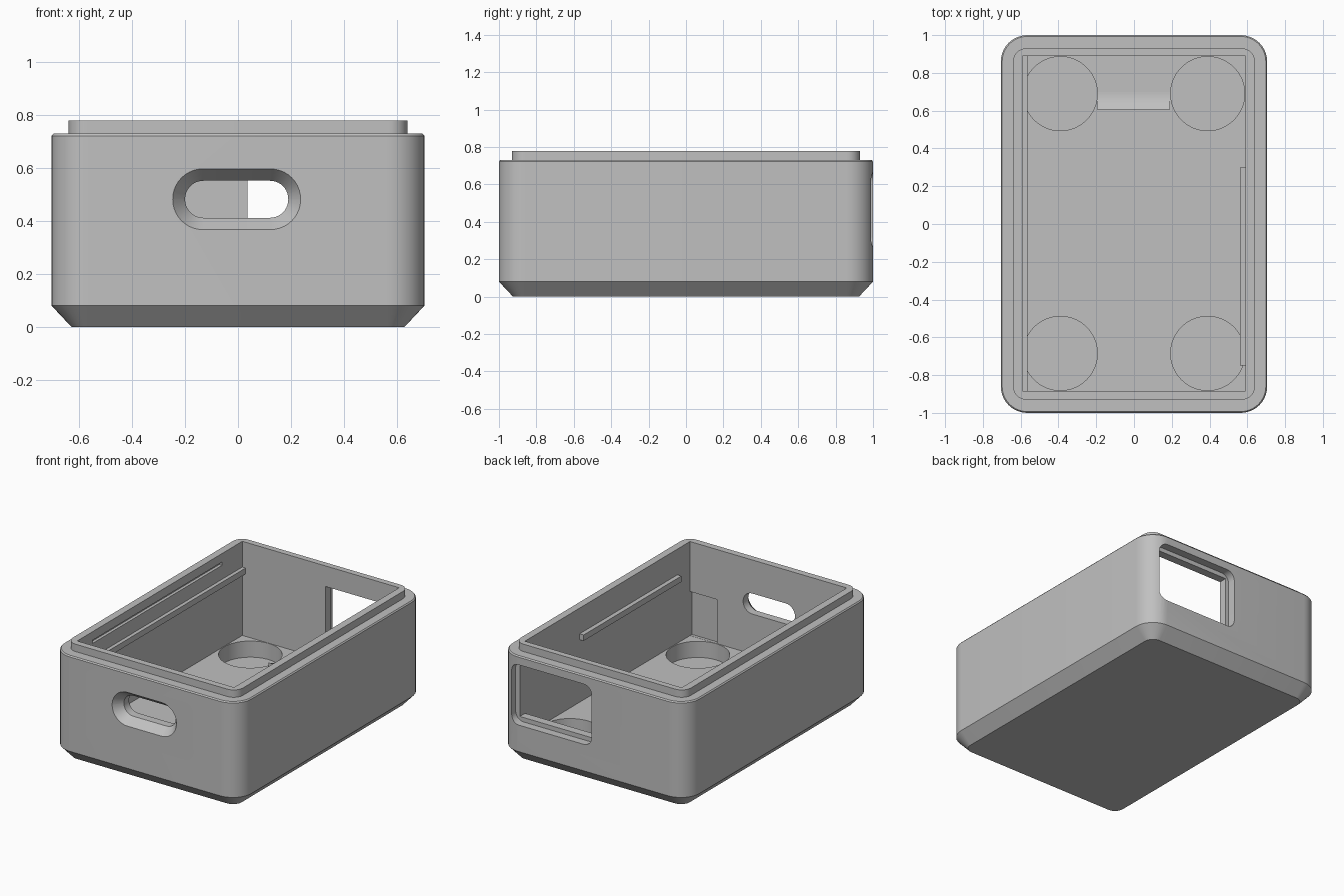
import bpy, bmesh
from math import cos, sin, pi

cube = bpy.data.objects.get("Cube")
if cube:
    bpy.data.objects.remove(cube, do_unlink=True)

grey = bpy.data.materials.new("light grey plastic")
grey.use_nodes = True
grey.diffuse_color = (0.53, 0.53, 0.53, 1)
bsdf = next(n for n in grey.node_tree.nodes if n.type == 'BSDF_PRINCIPLED')
bsdf.inputs["Base Color"].default_value = grey.diffuse_color
bsdf.inputs["Roughness"].default_value = 0.6


def rounded(half_u, half_v, r, cu=0, cv=0, steps=10):
    """Outline of a rounded rectangle around (cu, cv)."""
    pts = []
    for q, (su, sv) in enumerate([(1, 1), (-1, 1), (-1, -1), (1, -1)]):
        for i in range(steps + 1):
            a = (q + i / steps) * pi / 2
            pts.append((cu + su * (half_u - r) + r * cos(a),
                        cv + sv * (half_v - r) + r * sin(a)))
    return pts


def circle(cu, cv, r, n=64):
    return [(cu + r * cos(2 * pi * i / n), cv + r * sin(2 * pi * i / n)) for i in range(n)]


def loft(name, sections, place):
    """Skin matching outlines, given as (points, height), and cap both ends."""
    bm = bmesh.new()
    rings = [[bm.verts.new(place(u, v, h)) for u, v in pts] for pts, h in sections]
    n = len(rings[0])
    for a, b in zip(rings, rings[1:]):
        for i in range(n):
            j = (i + 1) % n
            bm.faces.new((a[i], a[j], b[j], b[i]))
    bm.faces.new(rings[0])
    bm.faces.new(rings[-1])
    bmesh.ops.recalc_face_normals(bm, faces=bm.faces)
    mesh = bpy.data.meshes.new(name)
    bm.to_mesh(mesh)
    bm.free()
    mesh.materials.append(grey)
    obj = bpy.data.objects.new(name, mesh)
    bpy.context.collection.objects.link(obj)
    return obj


def up(u, v, h):
    return (u, v, h)


def along_y(u, v, h):
    return (u, h, v)


def along_x(u, v, h):
    return (h, u, v)


def box(name, x0, x1, y0, y1, z0, z1):
    return loft(name, [([(x0, y0), (x1, y0), (x1, y1), (x0, y1)], z) for z in (z0, z1)], up)


def cut(target, cutter):
    mod = target.modifiers.new("cut", 'BOOLEAN')
    mod.operation = 'DIFFERENCE'
    mod.solver = 'EXACT'
    mod.object = cutter
    bpy.context.view_layer.objects.active = target
    bpy.ops.object.modifier_apply(modifier=mod.name)
    bpy.data.objects.remove(cutter, do_unlink=True)


# Case body with chamfered foot and raised lip
case = loft("case_body", [
    (rounded(0.63, 0.925, 0.065), 0),
    (rounded(0.705, 1.0, 0.14), 0.08),
    (rounded(0.705, 1.0, 0.14), 0.722),
    (rounded(0.698, 0.993, 0.133), 0.73),
    (rounded(0.64, 0.93, 0.07), 0.73),
    (rounded(0.64, 0.93, 0.07), 0.78)], up)

# Inside space
cut(case, box("cavity", -0.59, 0.59, -0.885, 0.889, 0.14, 1))

# Round pockets in the floor
for x in (-0.39, 0.39):
    for y in (-0.685, 0.69):
        cut(case, loft("pocket", [(circle(x, y, 0.196), z) for z in (0.03, 0.3)], up))

# Front slot, flared outwards
cut(case, loft("slot", [
    (rounded(0.265, 0.137, 0.136, -0.005, 0.482), -1.03),
    (rounded(0.195, 0.07, 0.069, -0.005, 0.482), -0.94),
    (rounded(0.195, 0.07, 0.069, -0.005, 0.482), -0.8)], along_y))

# Back window with a shallow rounded surround
cut(case, loft("window_surround", [
    (rounded(0.305, 0.205, 0.06, 0.315, 0.465), y) for y in (0.945, 1.1)], along_y))
cut(case, box("window", 0.035, 0.588, 0.8, 1.1, 0.29, 0.64))

# Shallow niche inside the front wall, and snap groove in the left-hand wall
cut(case, box("niche", 0.385, 0.589, -0.905, -0.8, 0.141, 0.44))
cut(case, box("groove", -0.61, -0.5, -0.72, 0.67, 0.7, 0.722))

# Board rails on the side walls
long_rail = box("long_rail", -0.6, -0.565, -0.89, 0.895, 0.565, 0.605)
short_rail = box("short_rail", 0.56, 0.6, -0.75, 0.30, 0.565, 0.605)

# Curved ramp on the floor
ramp_profile = [(0.605, 0.13), (0.70, 0.13)]
for i in range(9):
    t = i / 8
    ramp_profile.append((0.70 - 0.095 * t, 0.14 + 0.03 * t * t))
ramp = loft("floor_ramp", [(ramp_profile, x) for x in (-0.195, 0.19)], along_x)

# Smooth the rounded corners, keep the edges crisp
bpy.ops.object.select_all(action='DESELECT')
for obj in (case, long_rail, short_rail, ramp):
    obj.select_set(True)
bpy.context.view_layer.objects.active = case
bpy.ops.object.shade_smooth_by_angle(angle=pi / 6)
